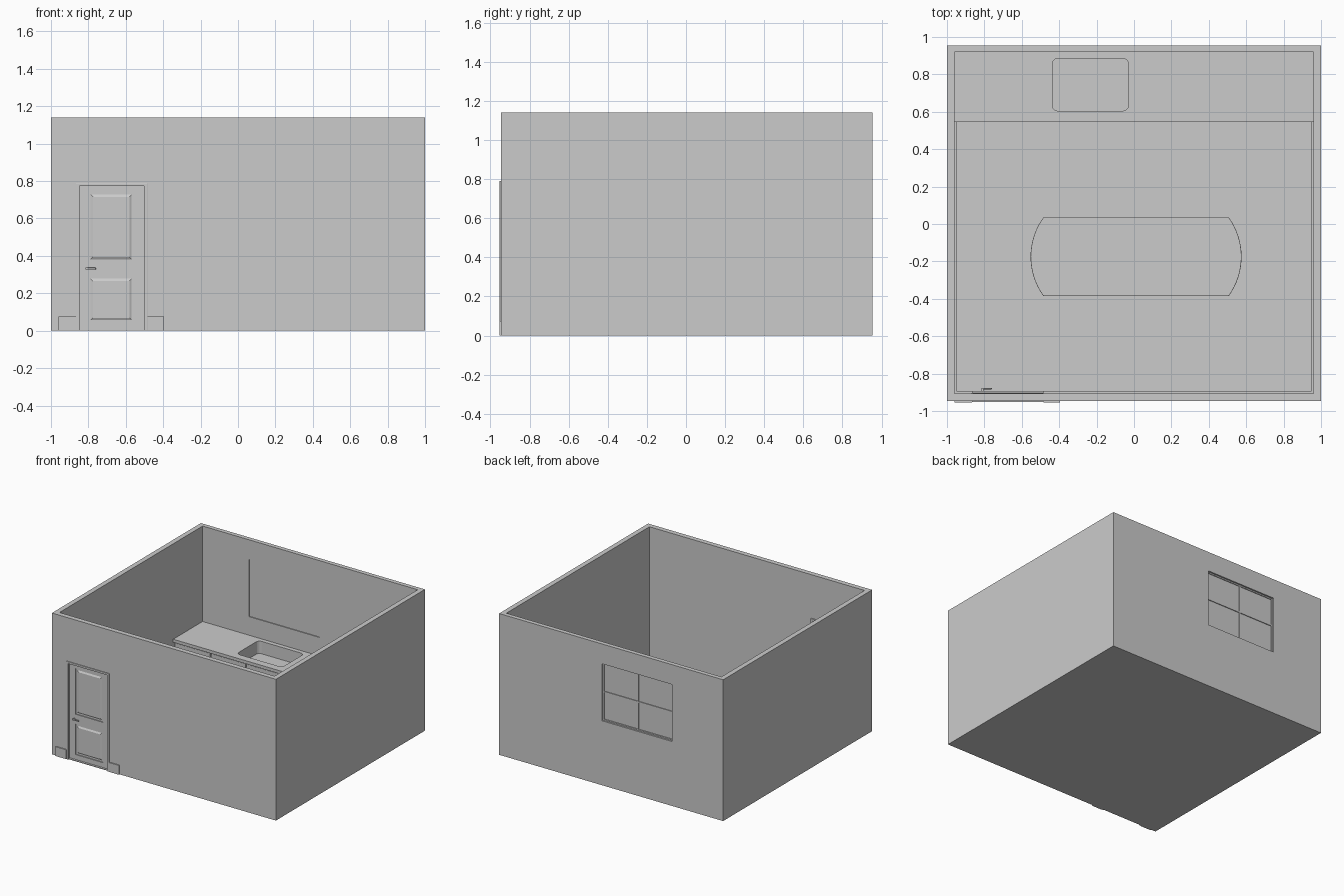
import bpy, bmesh, math

if "Cube" in bpy.data.objects:
    bpy.data.objects.remove(bpy.data.objects["Cube"])


def from_bmesh(name, bm):
    bmesh.ops.recalc_face_normals(bm, faces=bm.faces[:])
    me = bpy.data.meshes.new(name)
    bm.to_mesh(me)
    bm.free()
    ob = bpy.data.objects.new(name, me)
    bpy.context.collection.objects.link(ob)
    return ob


def box(name, x, y, z, bevel=0):
    bm = bmesh.new()
    bmesh.ops.create_cube(bm, size=1)
    for v in bm.verts:
        v.co = [(a + b) / 2 + c * (b - a) for c, (a, b) in zip(v.co, (x, y, z))]
    ob = from_bmesh(name, bm)
    if bevel:
        m = ob.modifiers.new("bevel", 'BEVEL')
        m.width, m.segments = bevel, 2
    return ob


def prism(name, pts, z0, z1):
    bm = bmesh.new()
    face = bm.faces.new([bm.verts.new((x, y, z0)) for x, y in pts])
    r = bmesh.ops.extrude_face_region(bm, geom=[face])
    for v in r["geom"]:
        if isinstance(v, bmesh.types.BMVert):
            v.co.z = z1
    return from_bmesh(name, bm)


def cut(ob, cutter):
    cutter.hide_render = True
    m = ob.modifiers.new("cut", 'BOOLEAN')
    m.object, m.solver = cutter, 'EXACT'
    bpy.context.view_layer.objects.active = ob
    bpy.ops.object.modifier_apply(modifier=m.name)
    bpy.data.objects.remove(cutter)


def raised_field(name, x, z, y_base, y_face, slope):
    # truncated pyramid standing on a door panel
    bm = bmesh.new()
    rings = []
    for y, s in ((y_base, 0), (y_face, slope)):
        rings.append([bm.verts.new((px, y, pz)) for px, pz in (
            (x[0] + s, z[0] + s), (x[1] - s, z[0] + s),
            (x[1] - s, z[1] - s), (x[0] + s, z[1] - s))])
    for r in rings:
        bm.faces.new(r)
    for i in range(4):
        j = (i + 1) % 4
        bm.faces.new((rings[0][i], rings[0][j], rings[1][j], rings[1][i]))
    return from_bmesh(name, bm)


def rounded_rect(x, y, r, n=6):
    pts = []
    for k, (cx, cy) in enumerate(((x[1] - r, y[1] - r), (x[0] + r, y[1] - r),
                                  (x[0] + r, y[0] + r), (x[1] - r, y[0] + r))):
        for i in range(n + 1):
            a = math.pi / 2 * (k + i / n)
            pts.append((cx + r * math.cos(a), cy + r * math.sin(a)))
    return pts


# room shell with window and door openings
FRONT, BACK, H = -0.945, 0.955, 1.14
IF, IB, IX = -0.905, 0.92, 0.96
WX, WZ = (-0.545, 0.083), (0.52, 0.98)
walls = box("walls", (-1, 1), (FRONT, BACK), (0, H))
cut(walls, box("room_cut", (-IX, IX), (IF, IB), (0.01, 2)))
cut(walls, box("window_cut", WX, (0.9, 1), WZ))
cut(walls, box("door_cut", (-0.855, -0.495), (-1, -0.89), (0.005, 0.782)))

# window: pane, outer frame and cross bars
box("window_pane", WX, (0.927, 0.936), WZ)
f = 0.01
cx, cz = sum(WX) / 2, sum(WZ) / 2
for i, (a, b) in enumerate(((WX[0], WX[0] + f), (cx - f / 2, cx + f / 2), (WX[1] - f, WX[1]))):
    box(f"window_upright_{i}", (a, b), (0.93, 0.943), WZ)
for i, (a, b) in enumerate(((WZ[0], WZ[0] + f), (cz - f / 2, cz + f / 2), (WZ[1] - f, WZ[1]))):
    box(f"window_rail_{i}", WX, (0.93, 0.942), (a, b))

# door casing on both wall faces
for side, y in (("outer", (-0.953, FRONT)), ("inner", (IF, -0.893))):
    box(f"casing_left_{side}", (-0.866, -0.848), y, (0.0, 0.79), 0.002)
    box(f"casing_right_{side}", (-0.502, -0.484), y, (0.0, 0.79), 0.002)
    box(f"casing_head_{side}", (-0.866, -0.484), y, (0.774, 0.79), 0.002)

# door leaf: stiles, rails and raised panels
LY = (-0.928, -0.908)
PX = (-0.8, -0.557)
panels = ((0.045, 0.29), (0.37, 0.74))
box("door_stile_left", (-0.855, PX[0]), LY, (0.005, 0.782))
box("door_stile_right", (PX[1], -0.495), LY, (0.005, 0.782))
for i, z in enumerate(((0.005, 0.045), (0.29, 0.37), (0.74, 0.782))):
    box(f"door_rail_{i}", PX, LY, z)
for i, z in enumerate(panels):
    box(f"door_panel_{i}", PX, (-0.921, -0.915), z)
    s = 0.012
    fx, fz = (PX[0] + s, PX[1] - s), (z[0] + s, z[1] - s)
    raised_field(f"door_field_outer_{i}", fx, fz, -0.921, -0.928, 0.012)
    raised_field(f"door_field_inner_{i}", fx, fz, -0.915, -0.908, 0.012)

# lever handles on both sides of the door
for side, face, d in (("outer", LY[0], -1), ("inner", LY[1], 1)):
    tip = face + d * (0.022 if d < 0 else 0.032)
    box(f"handle_stem_{side}", (-0.815, -0.805), sorted((face, tip)), (0.327, 0.337))
    box(f"handle_lever_{side}", (-0.815, -0.76), sorted((tip - d * 0.008, tip)), (0.327, 0.337), 0.002)

# skirting boards, inside the room and beside the door outside
SK = (0.0, 0.075)
for s in (-1, 1):
    box("skirting_side", sorted((s * IX, s * 0.95)), (IF, 0.56), SK)
for a, b in ((-IX, -0.866), (-0.484, IX)):
    box("skirting_front", (a, b), (IF, -0.893), SK)
for a, b in ((-0.96, -0.866), (-0.484, -0.395)):
    box("skirting_outside", (a, b), (-0.954, FRONT), SK)

# kitchen counter along the back wall with sunken sink
TOP, UNDER = 0.37, 0.345
counter = box("countertop", (-IX, IX), (0.545, IB), (UNDER, TOP))
cabinet = box("base_cabinet", (-IX, IX), (0.57, IB), (0.04, UNDER))
box("toe_kick", (-IX, IX), (0.6, IB), (0.01, 0.04))
for ob in (counter, cabinet):
    cut(ob, prism("sink_cut", rounded_rect((-0.437, -0.03), (0.605, 0.885), 0.03), 0.27, 0.4))
n = 6
w = 2 * IX / n
for i in range(n):
    x0 = -IX + i * w
    box(f"cabinet_door_{i}", (x0 + 0.004, x0 + w - 0.004), (0.56, 0.57), (0.045, 0.335), 0.002)

# kitchen island with bowed ends
X0, X1, Y0, Y1 = -0.485, 0.507, -0.385, 0.035
half, sag = (Y1 - Y0) / 2, 0.068
R = (half ** 2 + sag ** 2) / (2 * sag)
span = math.asin(half / R)
yc = (Y0 + Y1) / 2
arc = [-span + 2 * span * i / 16 for i in range(17)]
outline = [(X1 + sag - R + R * math.cos(a), yc + R * math.sin(a)) for a in arc]
outline += [(X0 - sag + R - R * math.cos(a), yc - R * math.sin(a)) for a in arc]
island = prism("island_top", outline, UNDER, TOP)
m = island.modifiers.new("bevel", 'BEVEL')
m.width, m.segments = 0.003, 2
box("island_body", (X0 + 0.01, X1 - 0.01), (Y0 + 0.015, Y1 - 0.015), (0.04, UNDER))
box("island_plinth", (X0 + 0.03, X1 - 0.03), (Y0 + 0.04, Y1 - 0.04), (0.01, 0.04))
